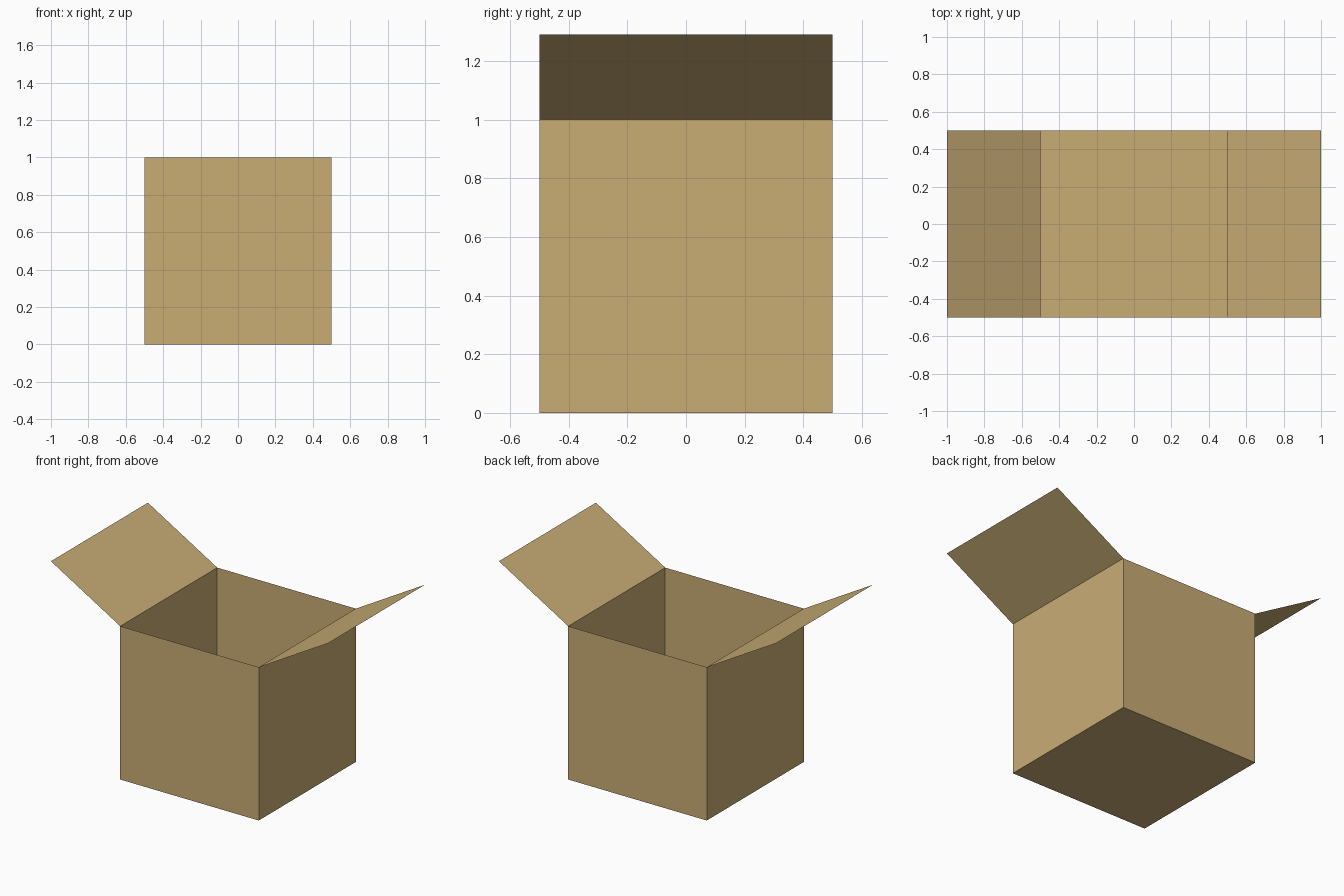
import bpy, bmesh

if "Cube" in bpy.data.objects:
    bpy.data.objects.remove(bpy.data.objects["Cube"])

HALF, HEIGHT = 0.5, 1.0
FLAP_REACH, FLAP_RISE = 0.5, 0.29

card = bpy.data.materials.new("cardboard")
card.diffuse_color = (0.584, 0.418, 0.178, 1)
card.use_nodes = True
card.node_tree.nodes["Principled BSDF"].inputs["Base Color"].default_value = card.diffuse_color


def add_object(name, bm):
    mesh = bpy.data.meshes.new(name)
    bm.to_mesh(mesh)
    bm.free()
    mesh.materials.append(card)
    obj = bpy.data.objects.new(name, mesh)
    bpy.context.collection.objects.link(obj)
    return obj


# Box body: paper-thin cube with its top face removed
bm = bmesh.new()
bmesh.ops.create_cube(bm, size=1)
bmesh.ops.translate(bm, verts=bm.verts, vec=(0, 0, HEIGHT / 2))
top = [f for f in bm.faces if f.normal.z > 0.9]
bmesh.ops.delete(bm, geom=top, context='FACES_ONLY')
add_object("box_body", bm)

# Side flaps: single sheets hinged on the left and right rims, folded outwards
for side, name in ((1, "right_flap"), (-1, "left_flap")):
    bm = bmesh.new()
    hinge = [bm.verts.new((side * HALF, y * side, HEIGHT)) for y in (-HALF, HALF)]
    edge = bm.edges.new(hinge)
    new = bmesh.ops.extrude_edge_only(bm, edges=[edge])["geom"]
    tip = [v for v in new if isinstance(v, bmesh.types.BMVert)]
    bmesh.ops.translate(bm, verts=tip, vec=(side * FLAP_REACH, 0, FLAP_RISE))
    add_object(name, bm)
